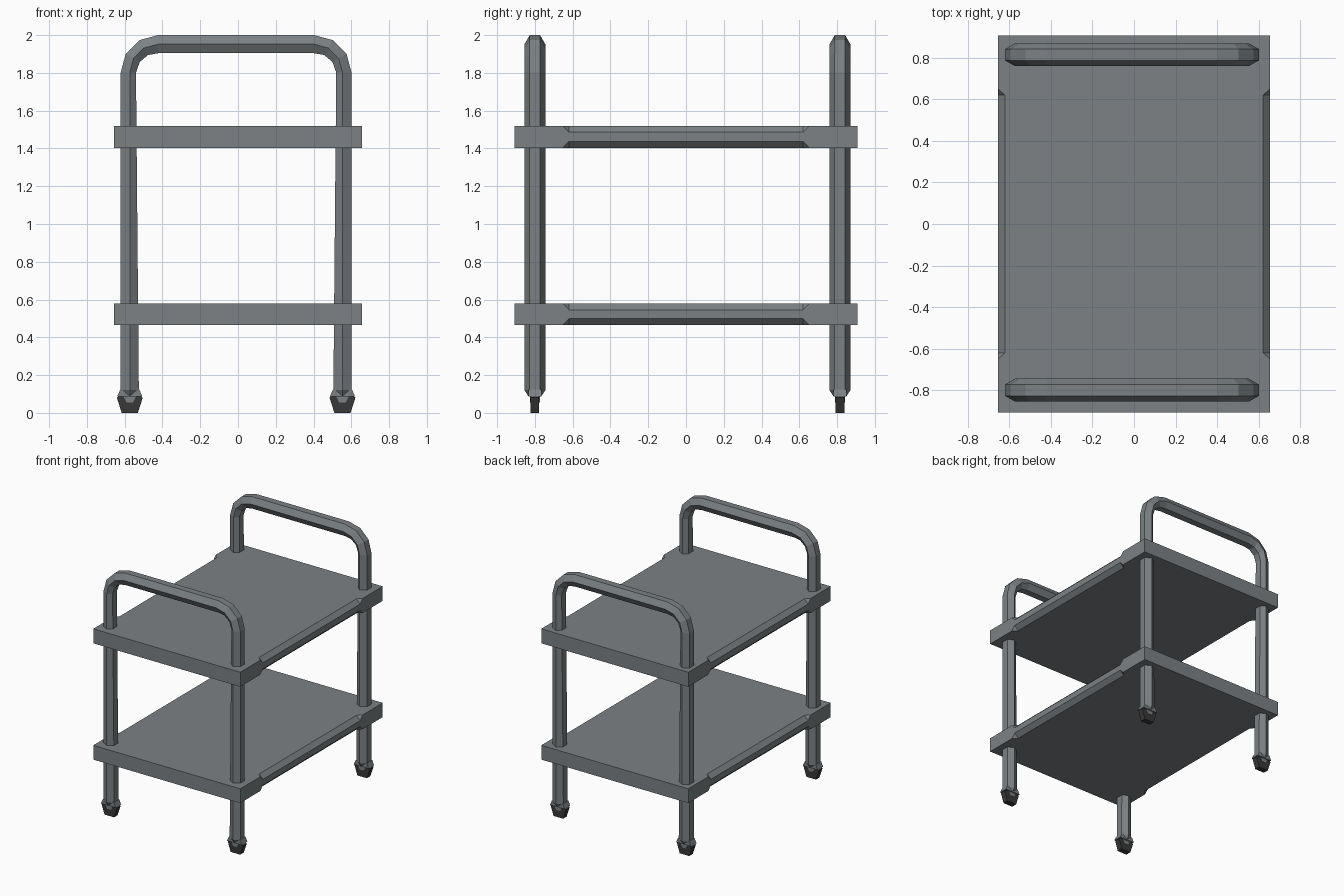
import bpy, bmesh, math

if "Cube" in bpy.data.objects:
    bpy.data.objects.remove(bpy.data.objects["Cube"])


def material(name, rgb):
    m = bpy.data.materials.new(name)
    m.diffuse_color = (*rgb, 1)
    m.use_nodes = True
    m.node_tree.nodes["Principled BSDF"].inputs["Base Color"].default_value = m.diffuse_color
    return m


steel = material("grey_steel", (0.20, 0.22, 0.23))
rubber = material("dark_rubber", (0.04, 0.04, 0.04))


def skin(name, rings, mat):
    """Join equal-sized closed rings of points into a capped solid."""
    bm = bmesh.new()
    loops = [[bm.verts.new(p) for p in r] for r in rings]
    n = len(loops[0])
    for a, b in zip(loops, loops[1:]):
        for i in range(n):
            j = (i + 1) % n
            bm.faces.new((a[i], a[j], b[j], b[i]))
    bm.faces.new(loops[0])
    bm.faces.new(loops[-1])
    bmesh.ops.remove_doubles(bm, verts=bm.verts, dist=0.0005)
    bmesh.ops.recalc_face_normals(bm, faces=bm.faces)
    me = bpy.data.meshes.new(name)
    bm.to_mesh(me)
    bm.free()
    me.materials.append(mat)
    ob = bpy.data.objects.new(name, me)
    bpy.context.collection.objects.link(ob)
    return ob


def prism(name, profile, x, y, half, mat):
    """Extrude an x-z profile along y."""
    return skin(name, [[(x + px, y + s * half, pz) for px, pz in profile]
                       for s in (-1, 1)], mat)


# Shelves: slabs whose long edges are chamfered between the corner blocks
def shelf(name, z0, z1):
    def ring(y, c):
        w = 0.656
        return [(w, y, z0 + c), (w, y, z1 - c), (w - c, y, z1), (c - w, y, z1),
                (-w, y, z1 - c), (-w, y, z0 + c), (c - w, y, z0), (w - c, y, z0)]
    skin(name, [ring(y, c) for y, c in
                ((-0.908, 0), (-0.653, 0), (-0.62, 0.034),
                 (0.62, 0.034), (0.653, 0), (0.908, 0))], steel)


shelf("upper_shelf", 1.403, 1.52)
shelf("lower_shelf", 0.465, 0.58)

# End frames: hexagonal tube running up, over the handle and down again
XC, HALF, BEND, TOP = -0.01, 0.563, 0.15, 1.952


def end_frame(name, y):
    # path points: x, z, outward angle, inner half thickness
    right = [(HALF, 0.09, 0, 0.03), (HALF, 0.12, 0, 0.048)]
    for i in range(4):
        a = math.radians(30 * i)
        right.append((HALF - BEND + BEND * math.cos(a),
                      TOP - BEND + BEND * math.sin(a), a, 0.033 + 0.005 * i))
    left = [(-x, z, math.pi - a, t) for x, z, a, t in reversed(right)]
    rings = []
    for x, z, a, t in right + left:
        k = 0.65 if z < 0.1 else 1
        section = [(0.048 * k, -0.0275), (0.048 * k, 0.0275), (0, 0.055),
                   (-t, 0.0275), (-t, -0.0275), (0, -0.055)]
        rings.append([(XC + x + d * math.cos(a), y + v * k, z + d * math.sin(a))
                      for d, v in section])
    skin(name, rings, steel)


# Castors: five-sided wheel, fender above and hub plate
R = 0.0723
wheel = [(R * math.cos(math.radians(90 + 72 * i)),
          0.0585 + R * math.sin(math.radians(90 + 72 * i))) for i in range(5)]
fender = [(-0.066, 0.088), (0.066, 0.088), (0.05, 0.125), (-0.05, 0.125)]
hub = [(-0.018, 0.055), (0.018, 0.055), (0.034, 0.09), (-0.034, 0.09)]

for end, y in (("front", -0.80), ("back", 0.815)):
    end_frame(end + "_frame", y)
    for side, s in (("left", -1), ("right", 1)):
        x = XC + s * HALF
        tag = end + "_" + side
        prism(tag + "_wheel", wheel, x, y, 0.023, rubber)
        prism(tag + "_fender", fender, x, y, 0.035, steel)
        prism(tag + "_hub", hub, x, y, 0.026, steel)
